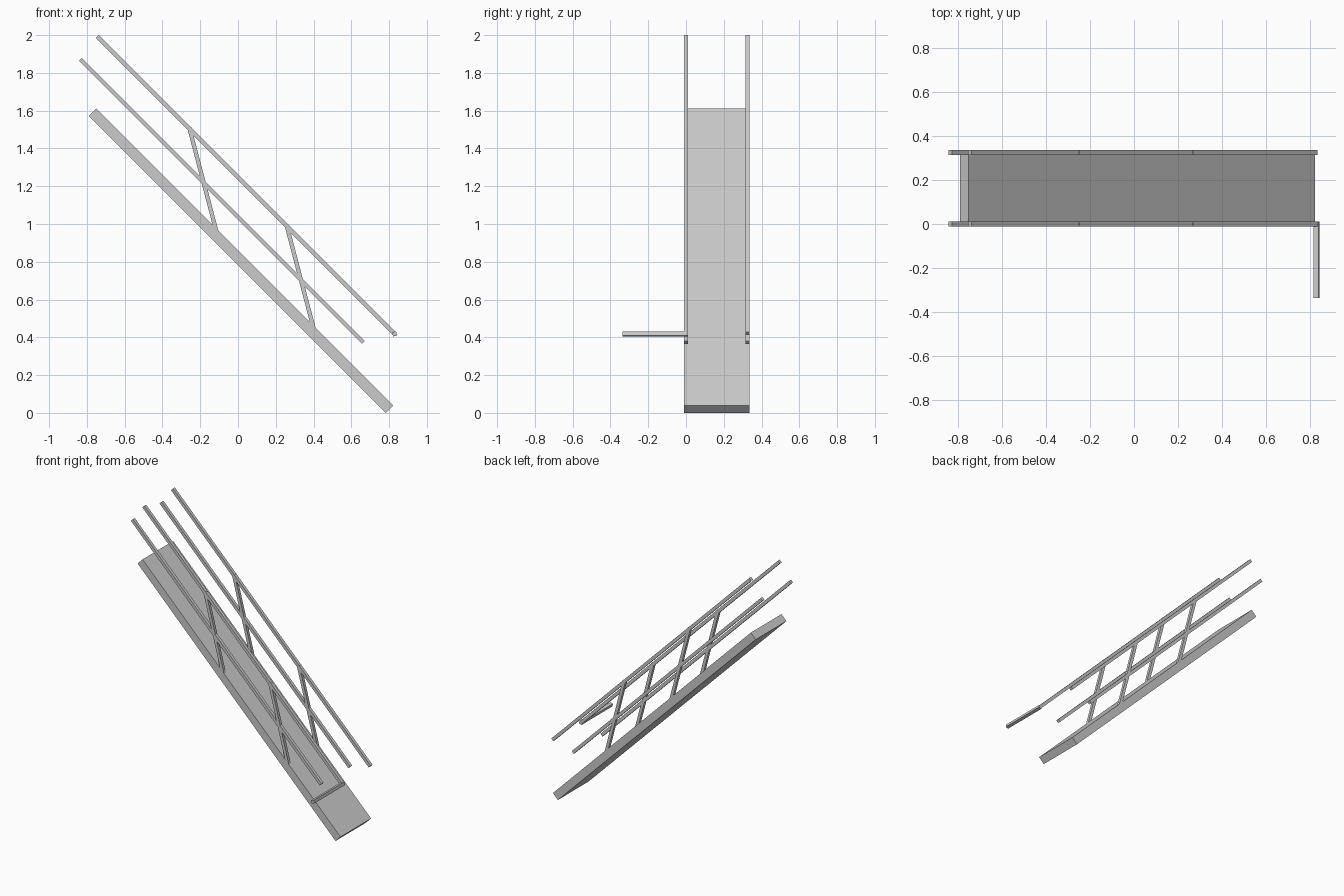
import bpy, bmesh
from mathutils import Vector

if "Cube" in bpy.data.objects:
    bpy.data.objects.remove(bpy.data.objects["Cube"])

W = 0.022          # thickness of the square tubing
NEAR, FAR = 0.0, 0.325


def beam(name, a, b, thick, y0, y1):
    """Square-ended box running from a to b in the xz plane, spanning y0..y1."""
    a, b = Vector((a[0], 0, a[1])), Vector((b[0], 0, b[1]))
    d = (b - a).normalized()
    n = Vector((-d.z, 0, d.x)) * thick / 2
    bm = bmesh.new()
    face = bm.faces.new([bm.verts.new(p + Vector((0, y0, 0)))
                         for p in (a - n, b - n, b + n, a + n)])
    ext = bmesh.ops.extrude_face_region(bm, geom=[face])
    verts = [v for v in ext["geom"] if isinstance(v, bmesh.types.BMVert)]
    bmesh.ops.translate(bm, verts=verts, vec=(0, y1 - y0, 0))
    bmesh.ops.recalc_face_normals(bm, faces=bm.faces)
    mesh = bpy.data.meshes.new(name)
    bm.to_mesh(mesh)
    bm.free()
    obj = bpy.data.objects.new(name, mesh)
    bpy.context.collection.objects.link(obj)
    return obj


# Sloping ramp slab
beam("ramp_slab", (0.802, 0.02), (-0.77, 1.592), 0.056, NEAR - W / 2, FAR + W / 2)

# Handrails, lower rails and slanted posts on both sides
for side, y in (("near", NEAR), ("far", FAR)):
    y0, y1 = y - W / 2, y + W / 2
    beam(f"{side}_top_rail", (-0.745, 1.992), (0.826, 0.421), W, y0, y1)
    beam(f"{side}_middle_rail", (-0.835, 1.872), (0.664, 0.373), W, y0, y1)
    for i, (x, z) in enumerate(((-0.258, 1.51), (0.257, 0.995))):
        beam(f"{side}_post_{i + 1}", (x, z), (x + 0.146, z - 0.558), W, y0, y1)

# Sideways bar at the foot of the near handrail
dx, dz = 0.0028, 0.0106
beam("side_bar", (0.829 - dx, 0.418 + dz), (0.829 + dx, 0.418 - dz), W, -0.336, NEAR + W / 2)
